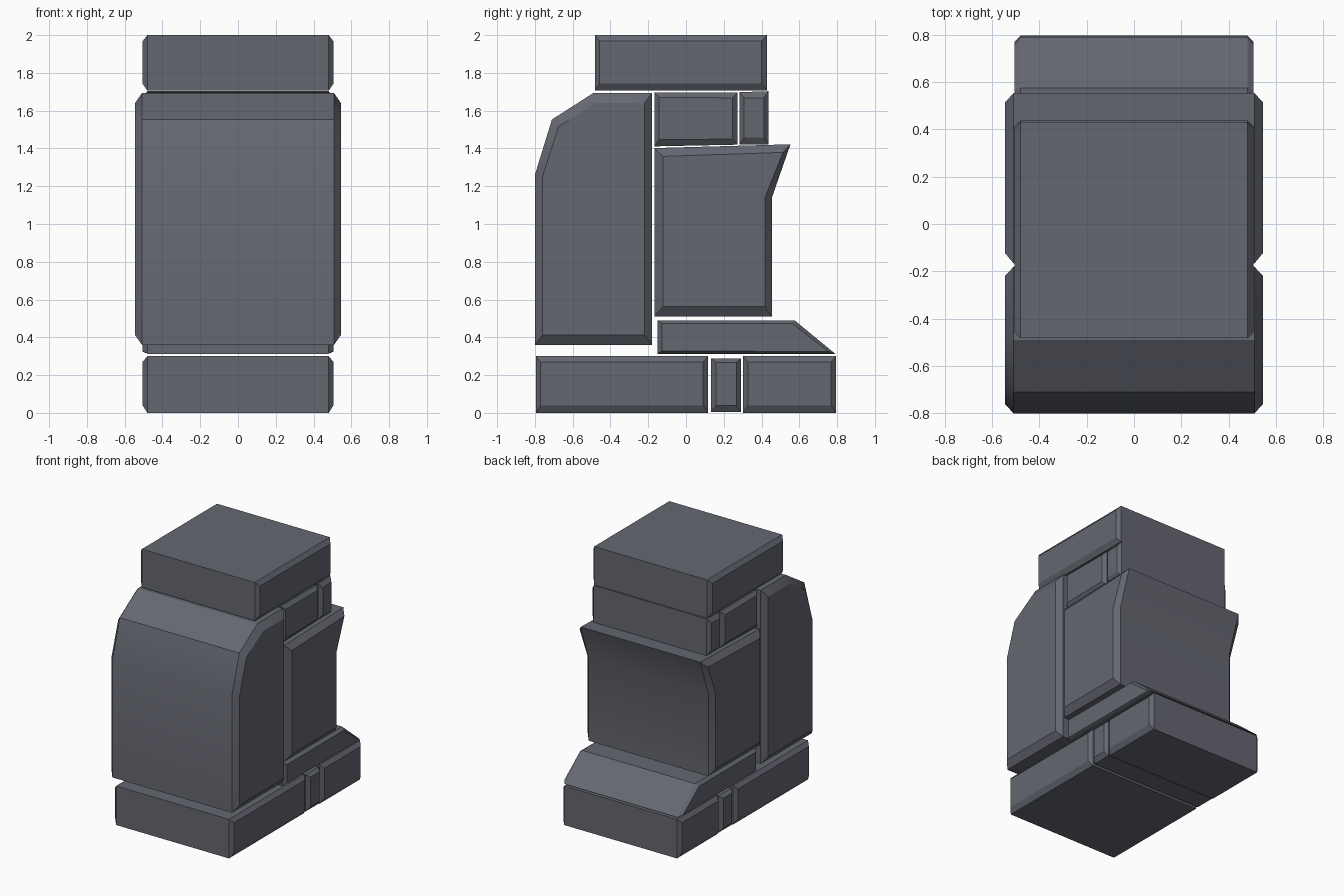
import bpy
import bmesh
import math

mat = bpy.data.materials.new("slate_grey")
mat.diffuse_color = (0.13, 0.137, 0.165, 1.0)


def block(name, outer, inner, x_outer=0.48, x_inner=0.505):
    """Side profile (y, z) extruded along x, narrowing to an inner profile on both sides."""
    bm = bmesh.new()
    rings = []
    for x, prof in ((-x_inner, inner), (-x_outer, outer), (x_outer, outer), (x_inner, inner)):
        rings.append([bm.verts.new((x, y, z)) for y, z in prof])
    n = len(outer)
    for a, b in zip(rings, rings[1:]):
        for i in range(n):
            j = (i + 1) % n
            bm.faces.new((a[i], a[j], b[j], b[i]))
    bm.faces.new(rings[0])
    bm.faces.new(rings[-1])
    bmesh.ops.recalc_face_normals(bm, faces=bm.faces)
    mesh = bpy.data.meshes.new(name)
    bm.to_mesh(mesh)
    bm.free()
    mesh.materials.append(mat)
    ob = bpy.data.objects.new(name, mesh)
    bpy.context.collection.objects.link(ob)
    bpy.ops.object.select_all(action='DESELECT')
    ob.select_set(True)
    bpy.context.view_layer.objects.active = ob
    bpy.ops.object.shade_smooth_by_angle(angle=math.radians(30))


def rect(y0, y1, z0, z1):
    return [(y0, z0), (y1, z0), (y1, z1), (y0, z1)]


# base blocks
block("base_front", rect(-0.795, 0.117, 0, 0.30), rect(-0.77, 0.09, 0.04, 0.27))
block("base_middle", rect(0.133, 0.291, 0.005, 0.288), rect(0.16, 0.268, 0.04, 0.268))
block("base_rear", rect(0.302, 0.795, 0, 0.30), rect(0.328, 0.768, 0.04, 0.27))

# sloped plate over the base
block("sloped_plate",
      [(-0.152, 0.313), (0.79, 0.313), (0.575, 0.49), (-0.152, 0.49)],
      [(-0.127, 0.328), (0.755, 0.325), (0.563, 0.472), (-0.127, 0.472)])

# large front body with a rounded shoulder
block("front_body",
      [(-0.8, 0.36), (-0.18, 0.36), (-0.18, 1.694), (-0.49, 1.694), (-0.71, 1.553), (-0.8, 1.26)],
      [(-0.76, 0.412), (-0.22, 0.412), (-0.22, 1.64), (-0.48, 1.64), (-0.675, 1.515), (-0.76, 1.25)],
      0.508, 0.545)

# rear body with a flared lip
block("rear_body",
      [(-0.167, 0.51), (0.455, 0.51), (0.455, 1.14), (0.553, 1.422), (-0.167, 1.402)],
      [(-0.122, 0.562), (0.418, 0.562), (0.418, 1.14), (0.513, 1.379), (-0.122, 1.358)],
      0.508, 0.545)

# neck blocks
block("neck_front",
      [(-0.167, 1.411), (0.272, 1.42), (0.272, 1.695), (-0.167, 1.697)],
      [(-0.143, 1.446), (0.245, 1.45), (0.245, 1.668), (-0.143, 1.67)])
block("neck_rear",
      [(0.284, 1.422), (0.436, 1.42), (0.436, 1.703), (0.284, 1.698)],
      [(0.308, 1.457), (0.412, 1.458), (0.412, 1.668), (0.308, 1.666)])

# cap block
block("cap", rect(-0.482, 0.43, 1.706, 2.0), rect(-0.457, 0.4, 1.743, 1.968))
